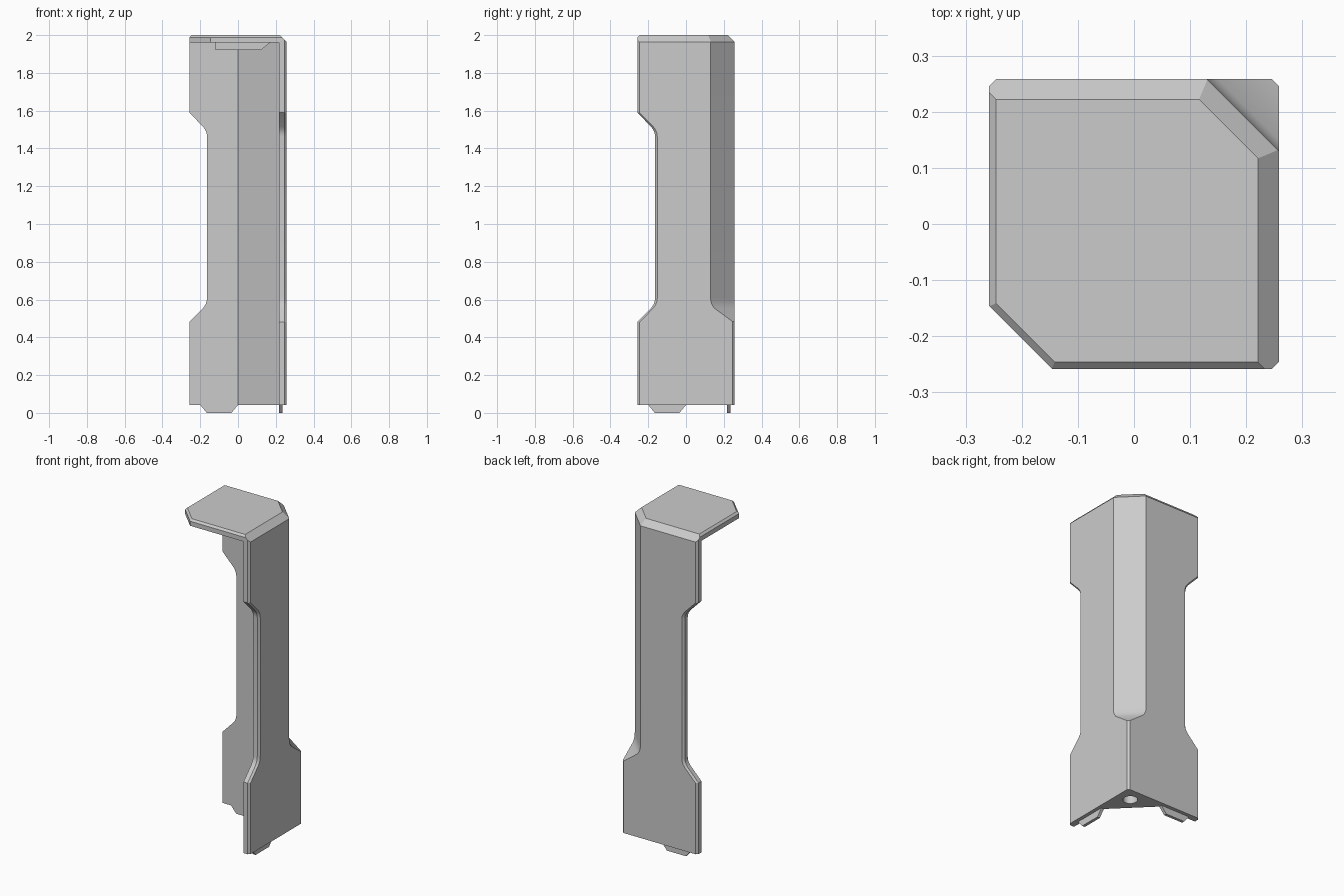
import bpy, bmesh, math
from mathutils import Vector

old = bpy.data.objects.get("Cube")
if old:
    bpy.data.objects.remove(old, do_unlink=True)

R = 0.258      # outer half width
T = 0.218      # inner wall face
C = 0.012      # small edge chamfer
BASE, DECK, TOP = 0.042, 1.96, 2.0

grey = bpy.data.materials.new("plain grey")
grey.use_nodes = True
tone = (0.6, 0.6, 0.6, 1)
grey.diffuse_color = tone
grey.node_tree.nodes["Principled BSDF"].inputs["Base Color"].default_value = tone


def finish(name, bm):
    bmesh.ops.recalc_face_normals(bm, faces=bm.faces)
    mesh = bpy.data.meshes.new(name)
    bm.to_mesh(mesh)
    bm.free()
    mesh.materials.append(grey)
    ob = bpy.data.objects.new(name, mesh)
    bpy.context.scene.collection.objects.link(ob)
    return ob


def loft(rings):
    """Closed solid through rings of equal length."""
    bm = bmesh.new()
    vs = [[bm.verts.new(p) for p in ring] for ring in rings]
    n = len(vs[0])
    for a, b in zip(vs, vs[1:]):
        for i in range(n):
            j = (i + 1) % n
            bm.faces.new((a[i], a[j], b[j], b[i]))
    bm.faces.new(vs[0])
    bm.faces.new(vs[-1])
    return bm


def prism(points, z0, z1):
    return loft([[(x, y, z) for x, y in points] for z in (z0, z1)])


def swap(rings):
    """Mirror across the diagonal between the two walls."""
    return [[(y, x, z) for x, y, z in ring] for ring in rings]


def shade(ob):
    bpy.ops.object.select_all(action='DESELECT')
    ob.select_set(True)
    bpy.context.view_layer.objects.active = ob
    bpy.ops.object.shade_smooth_by_angle(angle=math.radians(25))


# Waisted side walls with a chamfered outer end edge
half = [(-R, 0.48), (-0.185, 0.555), (-0.173, 0.572), (-0.166, 0.589), (-0.164, 0.608)]
upper = [(y, 2.07 - z) for y, z in reversed(half)]
end = [(-R, BASE)] + half + upper + [(-R, DECK)]


def wall_ring(x, inset):
    return [(x, y + inset, z) for y, z in end] + [(x, 0, DECK), (x, 0, BASE)]


wall = [wall_ring(T, 0), wall_ring(R - C, 0), wall_ring(R, C)]

# Locating tabs under the walls
tab_outline = [(-0.2, BASE), (-0.165, 0), (-0.035, 0), (0, BASE)]
tab = [[(x, y, z) for y, z in tab_outline] for x in (T, T + 0.018)]

for side, change in (("right_view_wall", list), ("back_wall", swap)):
    label = "back" if side == "back_wall" else "left"
    shade(finish(label + "_wall", loft(change(wall))))
    finish(label + "_tab", loft(change(tab)))

# Corner post with a diagonal inner face
post = finish("corner_post", prism(
    [(0, T), (T, 0), (R, 0), (R, R - C), (R - C, R), (0, R)], BASE, DECK))

# Cutter for the diagonal outer recess: depth along the diagonal against height
cut_outline = [(0.5, 0.34), (0.36, 0.48), (0.288, 0.555), (0.280, 0.572),
               (0.2755, 0.589), (0.2744, 0.61), (0.2744, 2.1), (0.5, 2.1)]
s = math.sqrt(0.5)
recess = finish("recess_cutter", loft(
    [[((d + t) * s, (d - t) * s, z) for d, z in cut_outline] for t in (-0.4, 0.4)]))

# Cutter for the round socket in the underside
bore = bmesh.new()
bmesh.ops.create_cone(bore, cap_ends=True, segments=32, radius1=0.041, radius2=0.041, depth=0.3)
bmesh.ops.translate(bore, verts=bore.verts, vec=(0.172, 0.172, BASE))
bore = finish("socket_cutter", bore)

for cutter in (recess, bore):
    mod = post.modifiers.new("cut", 'BOOLEAN')
    mod.operation = 'DIFFERENCE'
    mod.solver = 'EXACT'
    mod.object = cutter
    bpy.context.view_layer.objects.active = post
    bpy.ops.object.modifier_apply(modifier=mod.name)
    bpy.data.objects.remove(cutter, do_unlink=True)
shade(post)

# Top cap, trimmed by 45 degree planes along each edge
cap = prism([(-R, R - C), (C - R, R), (0.13, R), (R, 0.13), (R, C - R),
             (R - C, -R), (-0.146, -R), (-R, -0.146)], DECK, TOP)
trims = [((1, 0), 0.221), ((0, 1), 0.222), ((s, s), 0.239),
         ((-1, 0), R - C), ((0, -1), R - C), ((-s, -s), 0.274)]
for (nx, ny), reach in trims:
    cut = bmesh.ops.bisect_plane(
        cap, geom=cap.verts[:] + cap.edges[:] + cap.faces[:], dist=1e-6,
        plane_co=(nx * reach, ny * reach, TOP), plane_no=Vector((nx, ny, 1)),
        clear_outer=True)
    rim = [e for e in cut["geom_cut"] if isinstance(e, bmesh.types.BMEdge)]
    bmesh.ops.contextual_create(cap, geom=rim)
finish("top_cap", cap)

# Locating pad below the cap, sloped towards the walls
low, wide, near = 0.12, 0.17, -0.12
finish("cap_pad", loft([
    [(near, near, z), (w, near, z), (w, w, z), (near, w, z)]
    for w, z in ((low, 1.92), (wide, DECK))]))
